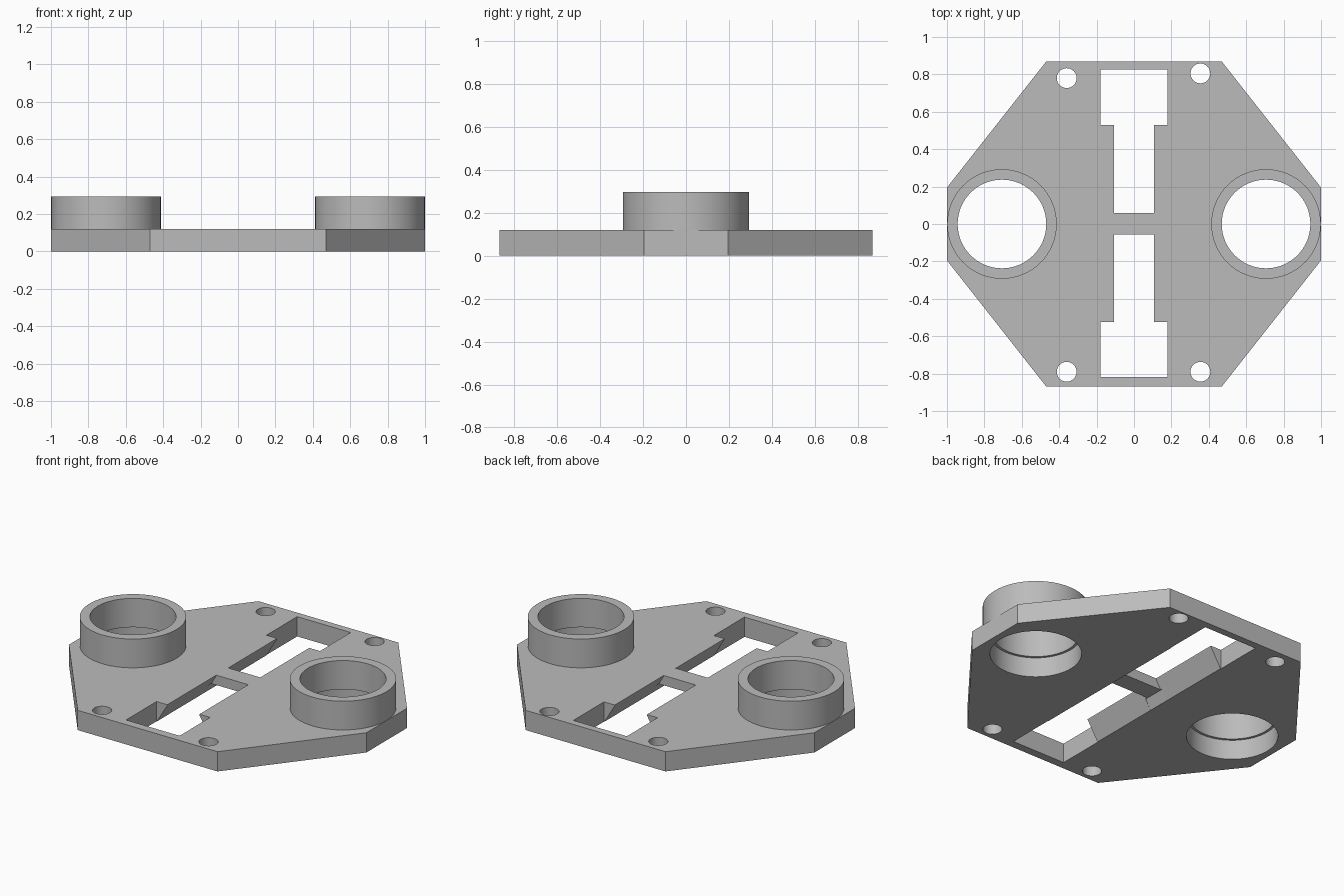
import bpy
import bmesh
import math

cube = bpy.data.objects.get("Cube")
if cube:
    bpy.data.objects.remove(cube, do_unlink=True)

grey = bpy.data.materials.new("plain_grey")
grey.use_nodes = True
colour = (0.50, 0.50, 0.50, 1)
grey.diffuse_color = colour
grey.node_tree.nodes["Principled BSDF"].inputs["Base Color"].default_value = colour

THICK = 0.12
RING_X, RING_TOP = 0.706, 0.295


def loft(name, sections, closed=False):
    """Skin equal-length point rings; closed joins last to first, else caps."""
    bm = bmesh.new()
    rings = [[bm.verts.new(p) for p in s] for s in sections]
    pairs = list(zip(rings, rings[1:]))
    if closed:
        pairs.append((rings[-1], rings[0]))
    else:
        bm.faces.new(rings[0])
        bm.faces.new(rings[-1])
    for a, b in pairs:
        for i in range(len(a)):
            j = (i + 1) % len(a)
            bm.faces.new((a[i], a[j], b[j], b[i]))
    bmesh.ops.recalc_face_normals(bm, faces=bm.faces)
    mesh = bpy.data.meshes.new(name)
    bm.to_mesh(mesh)
    bm.free()
    mesh.materials.append(grey)
    obj = bpy.data.objects.new(name, mesh)
    bpy.context.collection.objects.link(obj)
    return obj


def circle(x, y, z, r, n=64):
    angles = [2 * math.pi * i / n for i in range(n)]
    return [(x + r * math.cos(a), y + r * math.sin(a), z) for a in angles]


def box(name, w, y0, y1, z0, z1):
    outline = [(-w, y0), (w, y0), (w, y1), (-w, y1)]
    return loft(name, [[(x, y, z) for x, y in outline] for z in (z0, z1)])


def cut(target, cutter):
    mod = target.modifiers.new(cutter.name, "BOOLEAN")
    mod.operation = "DIFFERENCE"
    mod.solver = "EXACT"
    mod.object = cutter
    bpy.context.view_layer.objects.active = target
    bpy.ops.object.modifier_apply(modifier=mod.name)
    bpy.data.objects.remove(cutter, do_unlink=True)


# Eight-sided base plate
corners = [(1, 0.195), (0.47, 0.868), (-0.47, 0.868), (-1, 0.195),
           (-1, -0.195), (-0.47, -0.868), (0.47, -0.868), (1, -0.195)]
plate = loft("base_plate", [[(x, y, z) for x, y in corners] for z in (0, THICK)])

# Wide and narrow slot openings
low, high = -0.1, THICK + 0.1
for y0, y1 in ((0.53, 0.825), (-0.818, -0.525)):
    cut(plate, box("wide_slot", 0.18, y0, y1, low, high))
for y0, y1 in ((0.06, 0.56), (-0.555, -0.055)):
    cut(plate, box("narrow_slot", 0.108, y0, y1, low, high))

# Flared channel under the narrow slots, passing below the cross bar
profile = [(-0.178, -0.001), (0.178, -0.001), (0.108, 0.115), (0.108, 0.118),
           (-0.108, 0.118), (-0.108, 0.115)]
for y0, y1 in ((0.06, 0.54), (-0.535, -0.055)):
    cut(plate, loft("flare", [[(x, y, z) for x, z in profile] for y in (y0, y1)]))
under = [(-0.178, -0.001), (0.178, -0.001), (0.144, 0.06), (-0.144, 0.06)]
cut(plate, loft("bar_recess", [[(x, y, z) for x, z in under] for y in (-0.07, 0.07)]))

# Screw holes and ring bores
for x, y in ((-0.36, 0.78), (0.355, 0.805), (-0.36, -0.79), (0.355, -0.79)):
    cut(plate, loft("screw_hole", [circle(x, y, z, 0.053, 32) for z in (low, high)]))
for side in (-1, 1):
    cut(plate, loft("bore", [circle(side * RING_X, 0, z, 0.252) for z in (low, high)]))

# Raised collars
collars = []
for side, name in ((-1, "right_collar"), (1, "left_collar")):
    x = side * RING_X
    collars.append(loft(name, [circle(x, 0, THICK, 0.293), circle(x, 0, RING_TOP, 0.293),
                               circle(x, 0, RING_TOP, 0.237), circle(x, 0, THICK, 0.237)],
                        closed=True))

# Smooth round walls, sharp edges kept
for obj in [plate] + collars:
    bpy.ops.object.select_all(action="DESELECT")
    obj.select_set(True)
    bpy.context.view_layer.objects.active = obj
    bpy.ops.object.shade_smooth_by_angle(angle=math.radians(25))
